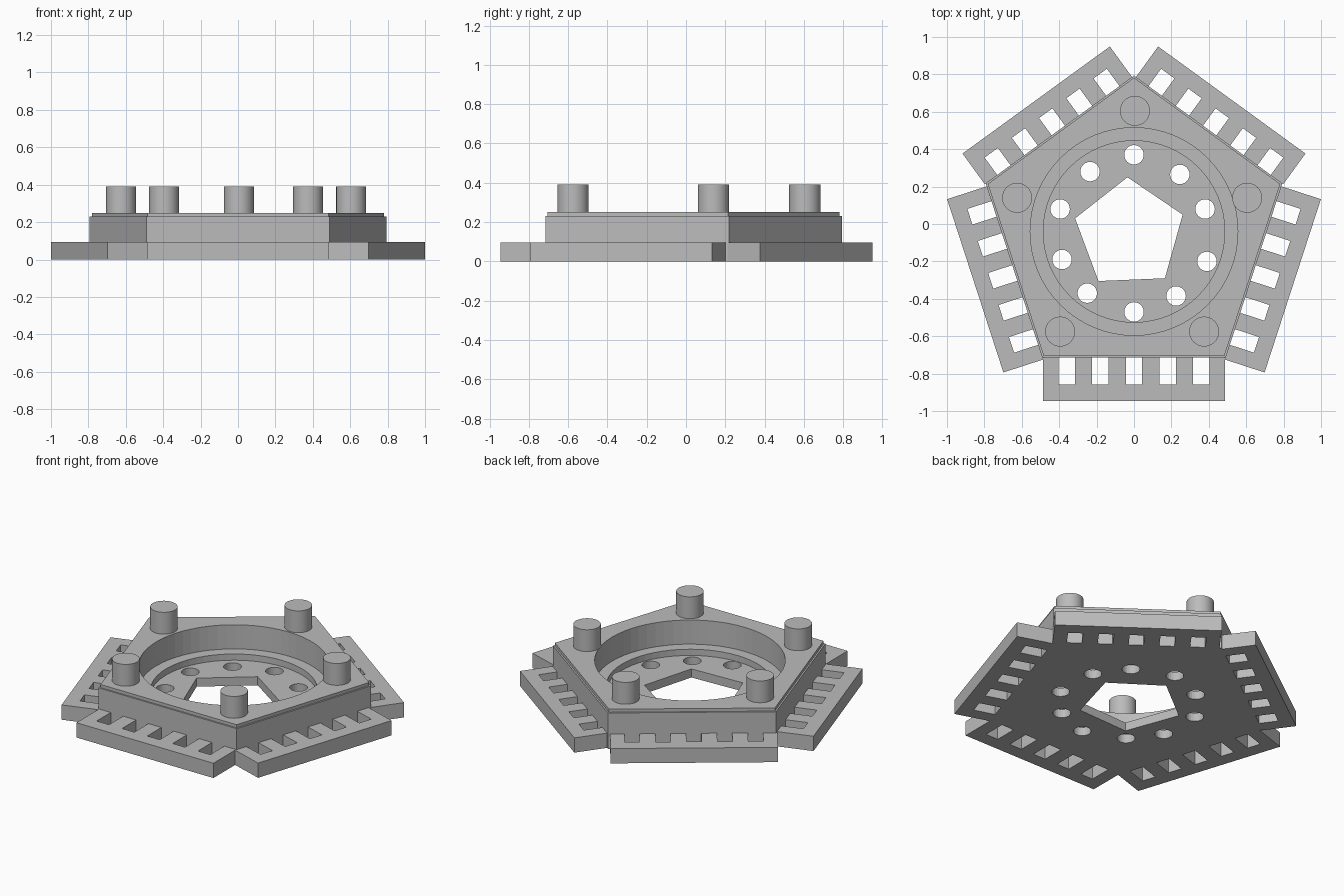
import bpy, bmesh, math

if "Cube" in bpy.data.objects:
    bpy.data.objects.remove(bpy.data.objects["Cube"])

CY = -0.04            # centre of the pentagon in y
R = 0.834             # pentagon corner radius
APO = R * math.cos(math.pi / 5)

grey = bpy.data.materials.new("plain grey")
grey.diffuse_color = (0.5, 0.5, 0.5, 1)
grey.use_nodes = True
grey.node_tree.nodes["Principled BSDF"].inputs["Base Color"].default_value = grey.diffuse_color


def loft(name, rings):
    """Closed solid from stacked rings of equal point count."""
    bm = bmesh.new()
    loops = [[bm.verts.new(p) for p in ring] for ring in rings]
    n = len(loops[0])
    bm.faces.new(loops[0][::-1])
    bm.faces.new(loops[-1])
    for a, b in zip(loops, loops[1:]):
        for i in range(n):
            j = (i + 1) % n
            bm.faces.new((a[i], a[j], b[j], b[i]))
    bmesh.ops.recalc_face_normals(bm, faces=bm.faces)
    me = bpy.data.meshes.new(name)
    bm.to_mesh(me)
    bm.free()
    me.materials.append(grey)
    ob = bpy.data.objects.new(name, me)
    bpy.context.collection.objects.link(ob)
    return ob


def prism(name, pts, z0, z1):
    return loft(name, [[(x, y, z) for x, y in pts] for z in (z0, z1)])


def circle(cx, cy, r, n):
    return [(cx + r * math.cos(math.pi / 2 + 2 * math.pi * i / n),
             cy + r * math.sin(math.pi / 2 + 2 * math.pi * i / n)) for i in range(n)]


def activate(ob):
    bpy.ops.object.select_all(action='DESELECT')
    bpy.context.view_layer.objects.active = ob
    ob.select_set(True)


def cut(ob, cutter):
    cutter.hide_render = True
    m = ob.modifiers.new("cut", 'BOOLEAN')
    m.operation, m.solver, m.object = 'DIFFERENCE', 'EXACT', cutter
    activate(ob)
    bpy.ops.object.modifier_apply(modifier=m.name)
    bpy.data.objects.remove(cutter)


# Pentagon body with a slightly inset top lip
body = loft("pentagon_body", [[(x, y, z) for x, y in circle(0, CY, r, 5)]
            for r, z in ((R, 0), (R, 0.23), (R - 0.012, 0.23), (R - 0.012, 0.25))])

# Stepped round recess
cut(body, prism("recess_cutter", circle(0, CY, 0.555, 64), 0.095, 0.5))
cut(body, prism("floor_cutter", circle(0, CY, 0.485, 64), 0.055, 0.5))

# Five-sided opening and ring of round holes
cut(body, prism("opening_cutter", [(-0.035, 0.25), (-0.315, 0.03), (-0.19, -0.305),
                                   (0.165, -0.29), (0.26, 0.05)], -0.2, 0.5))
for x, y in [(0, 0.37), (0.245, 0.265), (0.38, 0.08), (0.39, -0.2), (0.225, -0.385),
             (0, -0.47), (-0.25, -0.37), (-0.385, -0.19), (-0.395, 0.08), (-0.235, 0.28)]:
    cut(body, prism("hole_cutter", circle(x, y, 0.052, 24), -0.2, 0.5))

# Slotted flanges along the five edges (comb outline, open towards the body)
HALF = 0.487
for k, (outer, shift) in enumerate([(0.905, 0), (0.897, 0.014), (0.876, 0.01),
                                    (0.876, -0.01), (0.897, -0.014)]):
    inner, slot = APO - 0.002, outer - 0.087
    pts = [(-HALF, inner), (-HALF, outer), (HALF, outer), (HALF, inner)]
    for i in range(5):
        u = 0.36 - 0.18 * i
        pts += [(u + 0.044, inner), (u + 0.044, slot), (u - 0.044, slot), (u - 0.044, inner)]
    a = -math.pi / 2 + k * 2 * math.pi / 5
    c, s = math.cos(a), math.sin(a)
    # keep shifted flanges sliding down along their edge
    prism("slotted_flange", [(d * c - (u - shift) * s, CY + d * s + (u - shift) * c)
                             for u, d in pts], 0, 0.095)

# Round posts near the corners
for x, y in [(0.005, 0.605), (0.605, 0.14), (0.375, -0.575), (-0.395, -0.575), (-0.625, 0.14)]:
    post = prism("post", circle(x, y, 0.08, 32), 0.245, 0.39)
    activate(post)
    bpy.ops.object.shade_smooth_by_angle()
